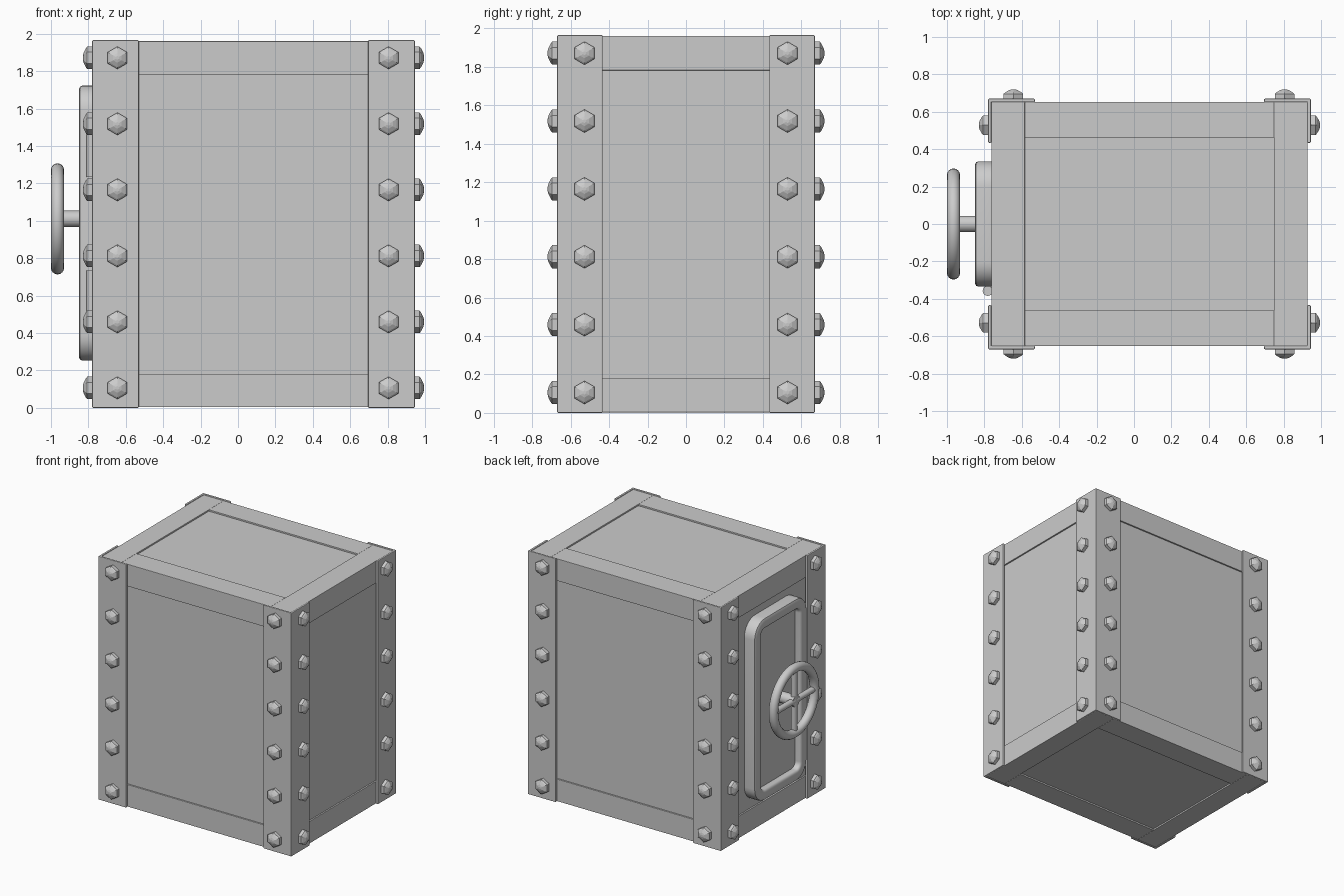
import bpy, bmesh, math
from mathutils import Vector, Matrix

if "Cube" in bpy.data.objects:
    bpy.data.objects.remove(bpy.data.objects["Cube"])

X0, X1, Y, H = -0.78, 0.945, 0.67, 1.965   # outer limits of the corner angles
T = 0.018                                  # angle plate thickness


def finish(name, bm, smooth=None, bevel=0):
    bmesh.ops.recalc_face_normals(bm, faces=bm.faces)
    me = bpy.data.meshes.new(name)
    bm.to_mesh(me)
    bm.free()
    ob = bpy.data.objects.new(name, me)
    bpy.context.collection.objects.link(ob)
    if bevel:
        m = ob.modifiers.new("bevel", 'BEVEL')
        m.width, m.segments = bevel, 2
    if smooth:
        bpy.context.view_layer.objects.active = ob
        ob.select_set(True)
        bpy.ops.object.shade_smooth_by_angle(angle=math.radians(smooth))
        ob.select_set(False)
    return ob


def box(name, lo, hi, bevel=0):
    lo, hi = Vector(lo), Vector(hi)
    bm = bmesh.new()
    bmesh.ops.create_cube(bm, size=1, matrix=Matrix.Translation((lo + hi) / 2)
                          @ Matrix.Diagonal((*(hi - lo), 1)))
    return finish(name, bm, bevel=bevel)


def loft(name, rings, smooth=None, bevel=0):
    """Skin a list of equal-length point loops and cap both ends."""
    bm = bmesh.new()
    loops = [[bm.verts.new(p) for p in r] for r in rings]
    n = len(loops[0])
    for a, b in zip(loops, loops[1:]):
        for i in range(n):
            j = (i + 1) % n
            bm.faces.new((a[i], a[j], b[j], b[i]))
    bm.faces.new(loops[0])
    bm.faces.new(loops[-1])
    return finish(name, bm, smooth, bevel)


def rod(name, p, q, r, n=24):
    p, q = Vector(p), Vector(q)
    d = q - p
    bm = bmesh.new()
    bmesh.ops.create_cone(bm, cap_ends=True, segments=n, radius1=r, radius2=r, depth=d.length,
                          matrix=Matrix.Translation((p + q) / 2) @ d.to_track_quat('Z', 'Y').to_matrix().to_4x4())
    return finish(name, bm, smooth=40)


# Body: recessed panels inside a frame of beams
bx0, bx1, by, bz0, bz1 = X0 + T, X1 - T, Y - T, 0.003, H - 0.005
R, W = 0.012, 0.178
box("body_panels", (bx0 + R, -by + R, bz0 + R), (bx1 - R, by - R, bz1 - R))
for zn, za, zb in (("bottom", bz0, bz0 + W), ("top", bz1 - W, bz1)):
    for xn, xa, xb in (("left", bx0, bx0 + W), ("right", bx1 - W, bx1)):
        box(f"{zn}_{xn}_beam", (xa, -by, za), (xb, by, zb), 0.002)
    for yn, ya, yb in (("front", -by, -by + 0.19), ("back", by - 0.19, by)):
        box(f"{zn}_{yn}_beam", (bx0 + W, ya, za), (bx1 - W, yb, zb), 0.002)
for cx in (bx0, bx1 - W):
    for cy in (-by, by - 0.19):
        box("corner_post", (cx, cy, bz0 + W), (cx + W, cy + 0.19, bz1 - W))

# Corner angles
LX, LY = 0.25, 0.236
prof = [(0, 0), (LX, 0), (LX, T), (T, T), (T, LY), (0, LY)]
for cx, sx in ((X0, 1), (X1, -1)):
    for sy in (1, -1):
        loft("corner_angle", [[(cx + sx * a, sy * (b - Y), z) for a, b in prof] for z in (0, H)],
             bevel=0.005)


# Hex bolts with domed caps
def bolt(pos, normal):
    n = Vector(normal)
    side = n.cross(Vector((0, 0, 1)))
    rings = []
    for r, h in ((0.06, -0.01), (0.06, 0.026), (0.05, 0.034), (0.026, 0.046), (0.01, 0.05)):
        rings.append([Vector(pos) + n * h + side * r * math.sin(k * math.pi / 3)
                      + Vector((0, 0, r * math.cos(k * math.pi / 3))) for k in range(6)])
    loft("bolt", rings)


for i in range(6):
    z = 0.106 + 0.353 * i
    for s in (-1, 1):
        for x in (-0.645, 0.805):
            bolt((x, s * Y, z), (0, s, 0))
        bolt((X0, s * 0.528, z), (-1, 0, 0))
        bolt((X1, s * 0.528, z), (1, 0, 0))


# Door: rounded rim with a recessed panel
def rounded(inset, x):
    hw, hh, r = 0.335 - inset, 0.735 - inset, max(0.135 - inset, 0.05)
    pts = []
    for k, (sy, sz) in enumerate(((1, 1), (-1, 1), (-1, -1), (1, -1))):
        for i in range(9):
            a = math.pi / 2 * (k + i / 8)
            pts.append((x, sy * (hw - r) + r * math.cos(a), 0.987 + sz * (hh - r) + r * math.sin(a)))
    return pts


loft("door", [rounded(*s) for s in ((0, -0.755), (0, -0.832), (0.005, -0.844), (0.018, -0.85),
                                    (0.068, -0.85), (0.08, -0.844), (0.085, -0.834), (0.085, -0.80))],
     smooth=40)

# Hinges
for z in (0.61, 1.36):
    rod("hinge", (-0.782, -0.357, z - 0.125), (-0.782, -0.357, z + 0.125), 0.027)

# Hand wheel
WZ, WX = 1.01, -0.965
rod("wheel_shaft", (-0.79, 0, WZ), (WX - 0.02, 0, WZ), 0.044)
for k in range(2):
    d = Vector((0, math.cos(k * math.pi / 2), math.sin(k * math.pi / 2))) * 0.26
    c = Vector((WX, 0, WZ))
    rod("wheel_spoke", c - d, c + d, 0.024, 16)
rings, seg = 48, 16
bm = bmesh.new()
vs = [[bm.verts.new((WX + 0.035 * math.sin(b), (0.262 + 0.035 * math.cos(b)) * math.cos(a),
                     WZ + (0.262 + 0.035 * math.cos(b)) * math.sin(a)))
       for b in (2 * math.pi * j / seg for j in range(seg))]
      for a in (2 * math.pi * i / rings for i in range(rings))]
for i in range(rings):
    for j in range(seg):
        i2, j2 = (i + 1) % rings, (j + 1) % seg
        bm.faces.new((vs[i][j], vs[i2][j], vs[i2][j2], vs[i][j2]))
finish("wheel_rim", bm, smooth=60)
